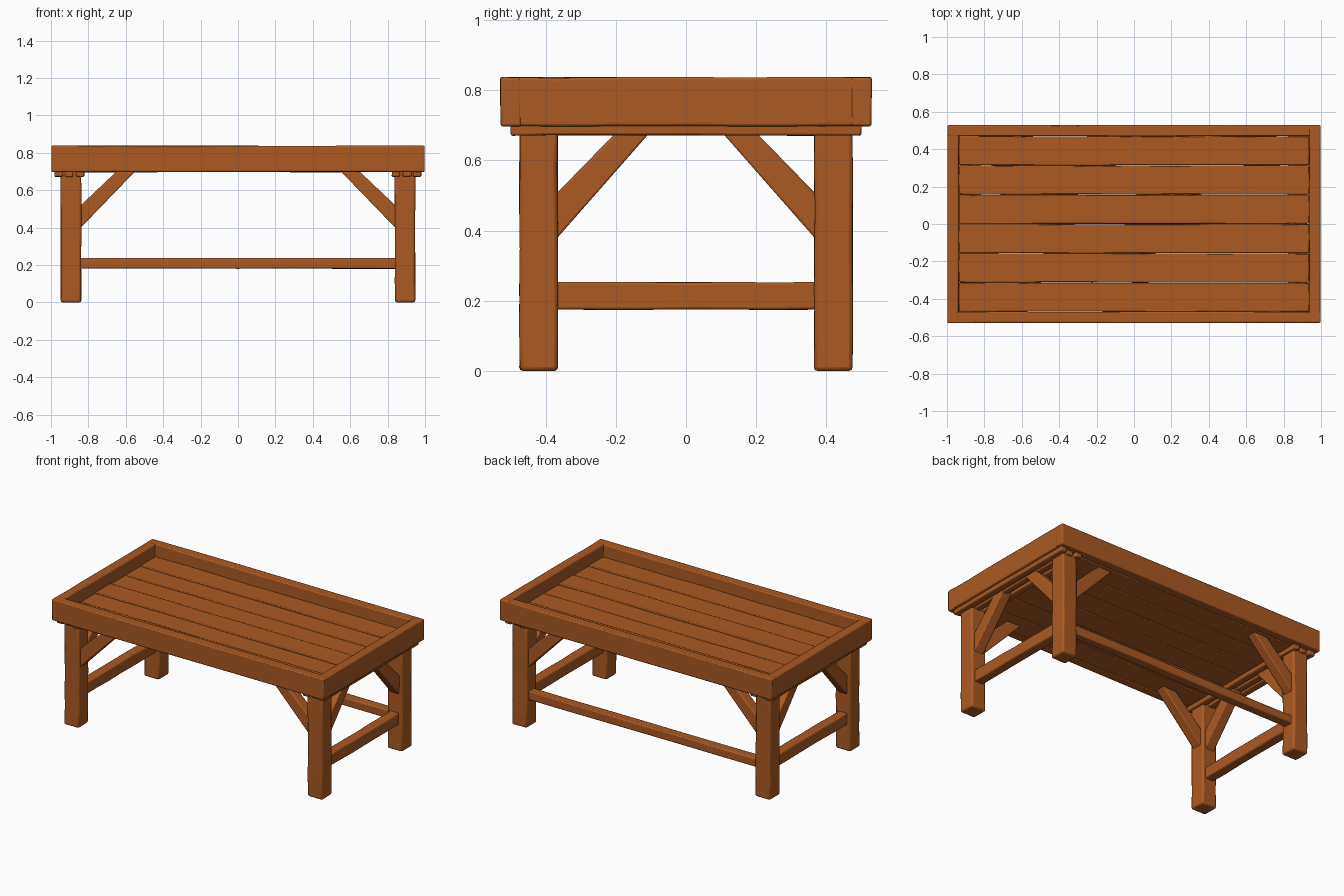
import bpy
import bmesh
import random
from mathutils import Vector

random.seed(4)
if "Cube" in bpy.data.objects:
    bpy.data.objects.remove(bpy.data.objects["Cube"])

wood = bpy.data.materials.new("warm_brown_wood")
wood.use_nodes = True
COLOUR = (0.41, 0.102, 0.016, 1)
wood.diffuse_color = COLOUR
wood.node_tree.nodes["Principled BSDF"].inputs["Base Color"].default_value = COLOUR


def finish(name, bm, bevel):
    """Turn a bmesh into a softly worn timber object."""
    bmesh.ops.recalc_face_normals(bm, faces=bm.faces)
    mesh = bpy.data.meshes.new(name)
    bm.to_mesh(mesh)
    bm.free()
    mesh.materials.append(wood)
    obj = bpy.data.objects.new(name, mesh)
    bpy.context.collection.objects.link(obj)
    mod = obj.modifiers.new("worn_edges", "BEVEL")
    mod.width = bevel
    mod.segments = 2
    mod.limit_method = "ANGLE"
    bpy.ops.object.select_all(action="DESELECT")
    obj.select_set(True)
    bpy.context.view_layer.objects.active = obj
    bpy.ops.object.shade_smooth_by_angle()
    return obj


def timber(name, low, high, bevel=0.007, wobble=0.0015, cuts=6):
    """Box between two corners, slightly uneven along its length."""
    low, high = Vector(low), Vector(high)
    size, centre = high - low, (low + high) / 2
    bm = bmesh.new()
    bmesh.ops.create_cube(bm, size=1)
    for v in bm.verts:
        v.co = Vector(a * b for a, b in zip(v.co, size)) + centre
    axis = max(range(3), key=lambda i: size[i])
    normal = Vector((0, 0, 0))
    normal[axis] = 1
    for i in range(1, cuts):
        bmesh.ops.bisect_plane(bm, geom=bm.verts[:] + bm.edges[:] + bm.faces[:],
                               plane_co=low + normal * size[axis] * i / cuts,
                               plane_no=normal)
    for v in bm.verts:
        for k in range(3):
            if k != axis:
                v.co[k] += random.uniform(-wobble, wobble)
    return finish(name, bm, bevel)


def brace(name, profile, place, half, bevel=0.007):
    """Diagonal strut: a profile in (run, height) extruded sideways."""
    bm = bmesh.new()
    face = bm.faces.new([bm.verts.new(place(u, z, -half)) for u, z in profile])
    shift = place(0, 0, half) - place(0, 0, -half)
    out = bmesh.ops.extrude_face_region(bm, geom=[face])["geom"]
    moved = [g for g in out if isinstance(g, bmesh.types.BMVert)]
    bmesh.ops.translate(bm, verts=moved, vec=shift)
    return finish(name, bm, bevel)


LEG_X, LEG_Y, LEG_HALF = 0.893, 0.42, 0.054
RIM_Z, TOP_Z, WALL = 0.698, 0.837, 0.06
LONG_PROFILE = [(0.85, 0.39), (0.85, 0.51), (0.65, 0.70), (0.55, 0.70)]
SHORT_PROFILE = [(0.375, 0.37), (0.375, 0.50), (0.18, 0.70), (0.085, 0.70)]

# Legs, each with a strut along the length and one along the width
for sx, side in ((-1, "right"), (1, "left")):
    for sy, end in ((-1, "front"), (1, "back")):
        tag = end + "_" + side
        x, y = sx * LEG_X, sy * LEG_Y
        timber(tag + "_leg", (x - LEG_HALF, y - LEG_HALF, 0),
               (x + LEG_HALF, y + LEG_HALF, RIM_Z), 0.011, 0.002)
        brace(tag + "_long_brace", LONG_PROFILE,
              lambda u, z, w: Vector((sx * u, y + w, z)), 0.034)
        brace(tag + "_short_brace", SHORT_PROFILE,
              lambda u, z, w: Vector((x + w, sy * u, z)), 0.034)

    # Low rail between the two legs of this end
    timber(side + "_rail", (sx * LEG_X - 0.032, -0.38, 0.175),
           (sx * LEG_X + 0.032, 0.38, 0.253))

    # Thin battens beneath the boards
    for i, bx in enumerate((0.845, 0.903, 0.958)):
        reach = 0.50 - 0.012 * (i % 2)
        timber(f"{side}_batten_{i + 1}", (sx * bx - 0.022, -reach, 0.672),
               (sx * bx + 0.022, reach, 0.705), 0.006, 0.002)

    # End boards of the raised rim
    timber(side + "_rim", (sx * 0.967 - 0.03, -0.527, RIM_Z),
           (sx * 0.967 + 0.03, 0.527, TOP_Z))

# Single long rail at the back
timber("back_rail", (-0.85, LEG_Y - 0.03, 0.18), (0.85, LEG_Y + 0.03, 0.237))

# Long boards of the raised rim
for sy, end in ((-1, "front"), (1, "back")):
    timber(end + "_rim", (-0.998, sy * 0.499 - 0.03, RIM_Z),
           (0.998, sy * 0.499 + 0.03, TOP_Z))

# Boards of the sunken top
BOARDS = 6
width = 0.94 / BOARDS
for i in range(BOARDS):
    y = -0.47 + i * width
    lift = random.uniform(-0.004, 0.004)
    timber(f"top_board_{i + 1}", (-0.937, y + 0.001, 0.697),
           (0.937, y + width - 0.001, 0.755 + lift), 0.005, 0.002, 8)
